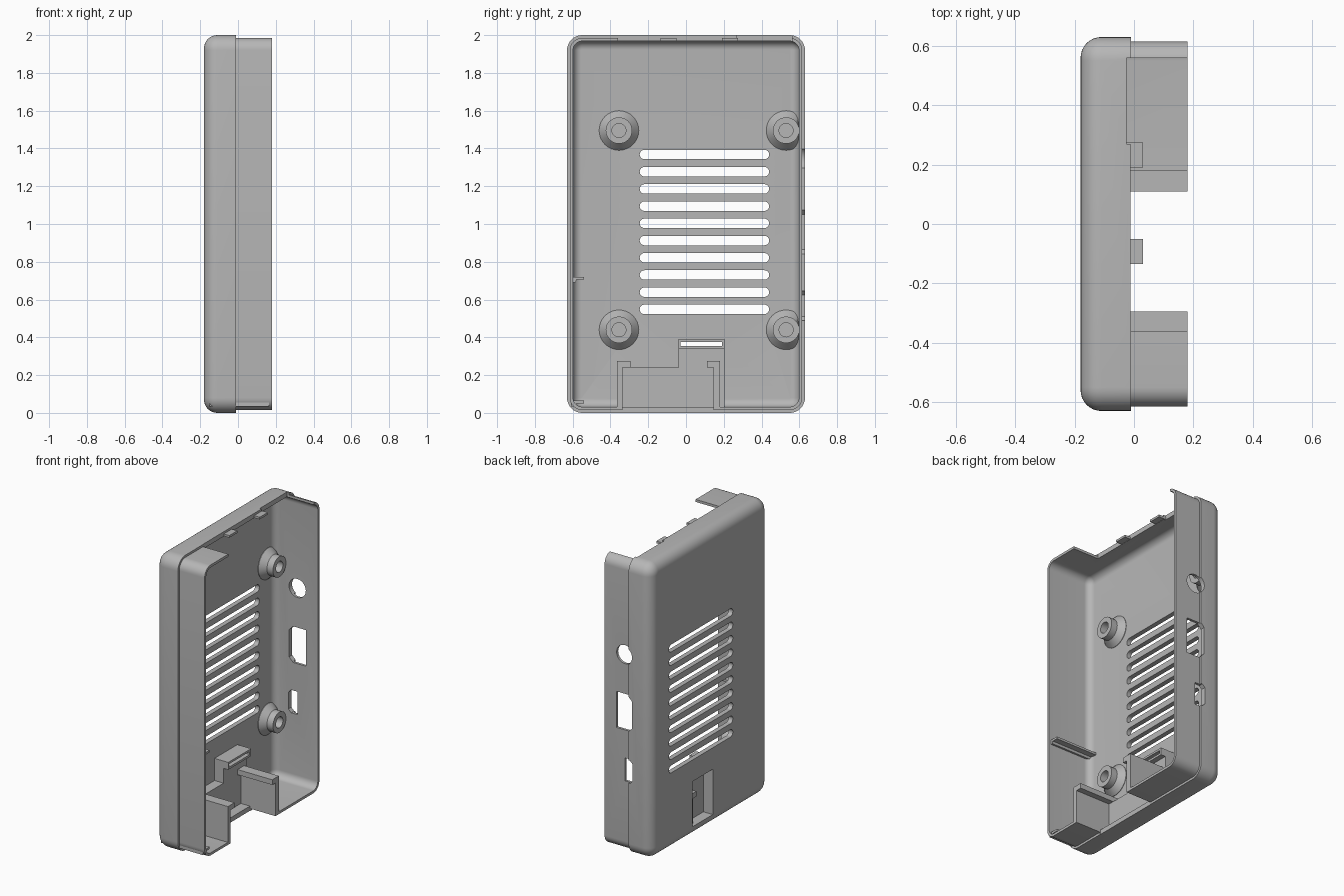
import bpy, bmesh, math
from math import pi, sin, cos
from mathutils import Vector

if "Cube" in bpy.data.objects:
    bpy.data.objects.remove(bpy.data.objects["Cube"], do_unlink=True)

GREY = (0.47, 0.47, 0.47, 1)
mat = bpy.data.materials.new("matte_grey")
mat.use_nodes = True
mat.diffuse_color = GREY
mat.node_tree.nodes["Principled BSDF"].inputs["Base Color"].default_value = GREY


def finish(name, bm, smooth=True):
    bmesh.ops.recalc_face_normals(bm, faces=bm.faces)
    me = bpy.data.meshes.new(name)
    bm.to_mesh(me)
    bm.free()
    me.materials.append(mat)
    ob = bpy.data.objects.new(name, me)
    bpy.context.scene.collection.objects.link(ob)
    return ob


def smooth(ob):
    bpy.ops.object.select_all(action='DESELECT')
    ob.select_set(True)
    bpy.context.view_layer.objects.active = ob
    bpy.ops.object.shade_smooth_by_angle(angle=math.radians(30))


def loft(name, rings):
    """Skin equal-length rings of points and cap both ends."""
    bm = bmesh.new()
    loops = [[bm.verts.new(p) for p in ring] for ring in rings]
    n = len(loops[0])
    for a, b in zip(loops, loops[1:]):
        for i in range(n):
            j = (i + 1) % n
            bm.faces.new((a[i], a[j], b[j], b[i]))
    bm.faces.new(loops[0])
    bm.faces.new(loops[-1])
    return finish(name, bm)


def prism(name, pts, a, b, axis='X'):
    """Extrude a (y, z) outline along x, or an (x, z) outline along y."""
    place = (lambda p, t: (t, p[0], p[1])) if axis == 'X' else (lambda p, t: (p[0], t, p[1]))
    return loft(name, [[place(p, t) for p in pts] for t in (a, b)])


def rect(u0, u1, v0, v1):
    return [(u0, v0), (u1, v0), (u1, v1), (u0, v1)]


def rounded(u0, u1, v0, v1, r, n=8):
    pts = []
    corners = ((u1 - r, v1 - r), (u0 + r, v1 - r), (u0 + r, v0 + r), (u1 - r, v0 + r))
    for k, (cu, cv) in enumerate(corners):
        for i in range(n + 1):
            t = (k + i / n) * pi / 2
            pts.append((cu + r * cos(t), cv + r * sin(t)))
    return pts


def cut(target, cutter, keep=False):
    mod = target.modifiers.new("cut", 'BOOLEAN')
    mod.operation = 'DIFFERENCE'
    mod.solver = 'EXACT'
    mod.object = cutter
    bpy.context.view_layer.objects.active = target
    bpy.ops.object.modifier_apply(modifier=mod.name)
    if not keep:
        bpy.data.objects.remove(cutter, do_unlink=True)


# Shell: rounded tray with a stepped lip, as (x, inset) stations
BACK, FLOOR, SEAM, RIM = -0.18, -0.148, -0.01, 0.18
STEP, WALL = 0.015, 0.032
arc = [i / 8 * pi / 2 for i in range(9)]
stations = [(BACK + 0.07 * (1 - cos(t)), 0.07 * (1 - sin(t))) for t in arc]
stations += [(SEAM, 0), (SEAM, STEP), (RIM, STEP), (RIM, WALL)]
stations += [(FLOOR + 0.045 * (1 - sin(t)), WALL + 0.045 * (1 - cos(t))) for t in arc]
shell = loft("case_shell", [
    [(x, y, z) for y, z in rounded(-0.63 + i, 0.63 - i, i, 2 - i, 0.08 - i)]
    for x, i in stations])

# Vent slots through the floor
for k in range(10):
    z = 0.548 + k * 0.0911
    cut(shell, prism("slot_cutter", rounded(-0.245, 0.44, z - 0.025, z + 0.025, 0.0249), -0.3, -0.05))

# Connector openings in the back wall
jack = [(0.027 + 0.063 * cos(i * pi / 16), 1.347 + 0.063 * sin(i * pi / 16)) for i in range(32)]


def port(x0, x1, z0, z1, c):
    return [(x1, z0), (x1, z1), (x0 + c, z1), (x0, z1 - c), (x0, z0 + c), (x0 + c, z0)]


for outline in (jack, port(-0.035, 0.09, 0.835, 1.08, 0.03), port(-0.04, 0.027, 0.49, 0.645, 0.02)):
    cut(shell, prism("port_cutter", outline, 0.5, 0.8, 'Y'))

# Open stretches of the lip at the top and bottom
cut(shell, prism("top_cutter", rect(-0.36, 0.56, 1.9, 2.1), SEAM - 0.002, 0.3))
cut(shell, prism("top_notch_cutter", rect(0.27, 0.56, 1.9, 2.1), -0.025, 0.25))
cut(shell, prism("bottom_cutter", rect(-0.335, 0.145, -0.1, 0.1), SEAM - 0.002, 0.3))

# Card platform with the finger pocket cut in from behind
platform = prism("card_platform", [
    (-0.34, 0.03), (0.205, 0.03), (0.205, 0.39), (-0.04, 0.39), (-0.04, 0.24), (-0.34, 0.24)],
    -0.155, -0.08)
ridge = prism("card_ridge", rect(-0.04, 0.205, 0.34, 0.39), -0.085, -0.045)
pocket = prism("pocket_cutter", rect(-0.03, 0.19, 0.07, 0.377), -0.3, -0.11)
card_slot = prism("card_slot_cutter", rect(-0.03, 0.19, 0.355, 0.376), -0.25, 0.1)
for part in (shell, platform):
    cut(part, pocket, keep=True)
for part in (shell, platform, ridge):
    cut(part, card_slot, keep=True)
for cutter in (pocket, card_slot):
    bpy.data.objects.remove(cutter, do_unlink=True)

# Guide columns with inward flanges either side of the bottom opening
for name, outer, inner, tip in (("front_column", -0.365, -0.335, -0.295),
                                ("back_column", 0.18, 0.145, 0.11)):
    prism(name, [(outer, 0.02), (outer, 0.275), (tip, 0.275), (tip, 0.24),
                 (inner, 0.24), (inner, 0.02)], -0.155, RIM)

# Board ribs along the front wall
for name, z in (("front_rib", 0.705), ("lower_front_rib", 0.05)):
    prism(name, [(-0.61, z - 0.015), (-0.585, z - 0.015), (-0.58, z), (-0.54, z),
                 (-0.54, z + 0.015), (-0.61, z + 0.015)], -0.15, 0.165)

# Snap tabs on the top edge
for name, y in (("front_tab", -0.135), ("back_tab", 0.19)):
    prism(name, rect(y, y + 0.085, 1.97, 1.985), -0.04, 0.03)

# Screw standoffs with flared feet and blind holes
profile = [(0.105, -0.155), (0.105, -0.145), (0.07, -0.105), (0.07, -0.06), (0.037, -0.06), (0.037, -0.135)]
for side, y in (("front", -0.355), ("back", 0.53)):
    for level, z in (("lower", 0.44), ("upper", 1.495)):
        smooth(loft(f"{level}_{side}_standoff", [
            [(x, min(y + r * cos(i * pi / 16), 0.605), z + r * sin(i * pi / 16)) for i in range(32)]
            for r, x in profile]))

smooth(shell)
